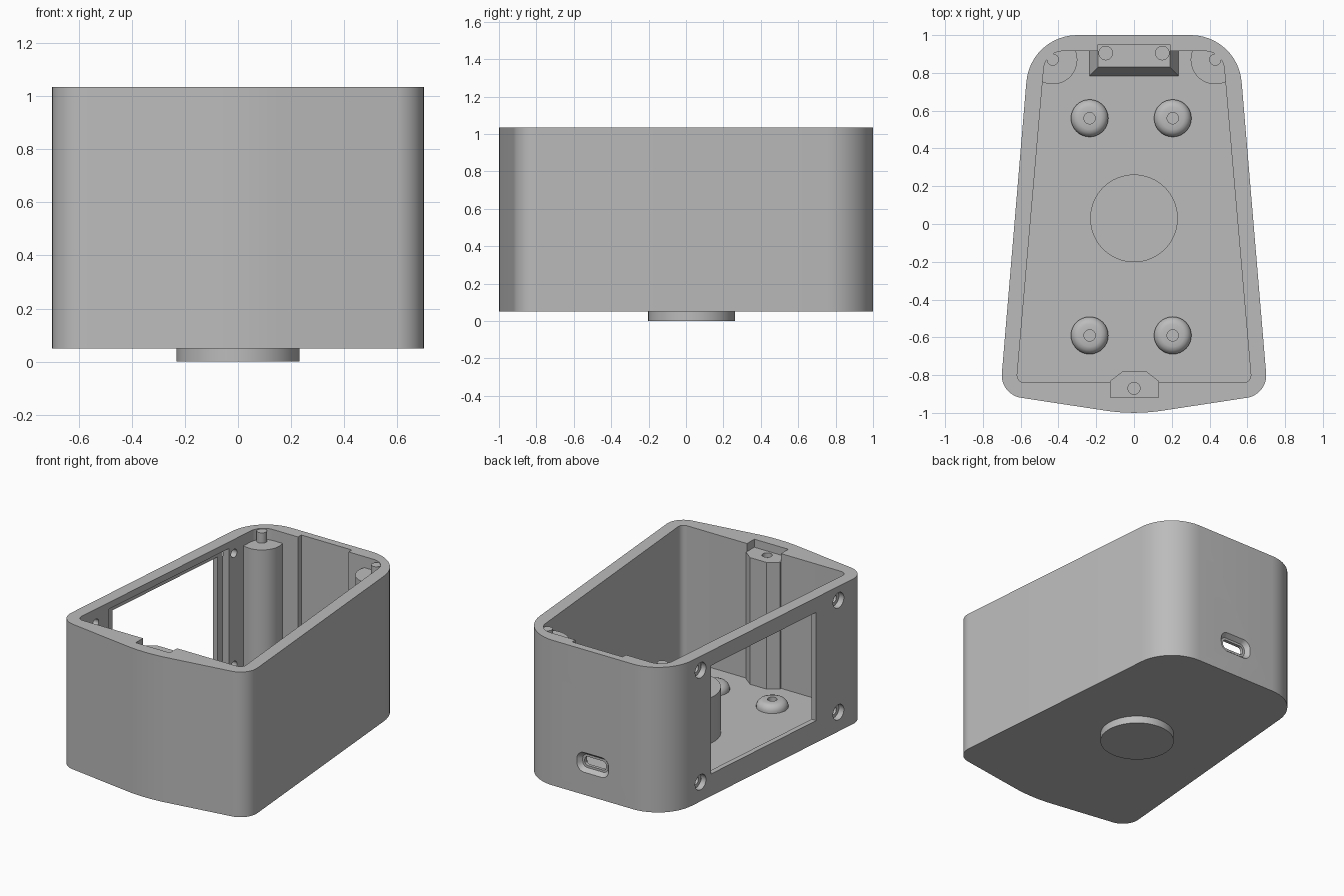
import bpy, bmesh, math
from mathutils import Matrix, Vector

if "Cube" in bpy.data.objects:
    bpy.data.objects.remove(bpy.data.objects["Cube"])

grey = bpy.data.materials.new("light_grey")
grey.diffuse_color = (0.5, 0.5, 0.5, 1)
grey.use_nodes = True
grey.node_tree.nodes["Principled BSDF"].inputs["Base Color"].default_value = grey.diffuse_color
RIM, BASE, FLOOR = 1.035, 0.05, 0.12


def rounded(points, steps=12):
    """Closed outline from (x, y, corner radius) entries."""
    out = []
    for i, (x, y, r) in enumerate(points):
        p = Vector((x, y))
        a = (Vector(points[i - 1][:2]) - p).normalized()
        b = (Vector(points[(i + 1) % len(points)][:2]) - p).normalized()
        if r == 0:
            out.append(p)
            continue
        half = a.angle(b) / 2
        centre = p + (a + b).normalized() * r / math.sin(half)
        start = p + a * r / math.tan(half) - centre
        end = p + b * r / math.tan(half) - centre
        turn = math.pi - 2 * half
        sign = 1 if start.x * end.y - start.y * end.x > 0 else -1
        for k in range(steps + 1):
            out.append(centre + Matrix.Rotation(sign * turn * k / steps, 2) @ start)
    return out


def finish(bm, name, matrix=Matrix()):
    bmesh.ops.recalc_face_normals(bm, faces=bm.faces)
    bm.transform(matrix)
    me = bpy.data.meshes.new(name)
    bm.to_mesh(me)
    bm.free()
    me.materials.append(grey)
    ob = bpy.data.objects.new(name, me)
    bpy.context.collection.objects.link(ob)
    return ob


def loft(name, low, high, z0, z1, matrix=Matrix()):
    """Solid between two outlines with equal point counts."""
    bm = bmesh.new()
    a = [bm.verts.new((p[0], p[1], z0)) for p in low]
    b = [bm.verts.new((p[0], p[1], z1)) for p in high]
    n = len(a)
    bm.faces.new(a[::-1])
    bm.faces.new(b)
    for i in range(n):
        bm.faces.new((a[i], a[(i + 1) % n], b[(i + 1) % n], b[i]))
    return finish(bm, name, matrix)


def prism(name, outline, z0, z1, matrix=Matrix()):
    return loft(name, outline, outline, z0, z1, matrix)


def rect(x0, x1, y0, y1):
    return [(x0, y0), (x1, y0), (x1, y1), (x0, y1)]


def circle(x, y, r, n=48):
    return [(x + r * math.cos(2 * math.pi * i / n), y + r * math.sin(2 * math.pi * i / n)) for i in range(n)]


def combine(ob, tool, op='DIFFERENCE'):
    mod = ob.modifiers.new("cut", 'BOOLEAN')
    mod.operation, mod.solver, mod.object = op, 'EXACT', tool
    bpy.context.view_layer.objects.active = ob
    bpy.ops.object.modifier_apply(modifier=mod.name)
    bpy.data.objects.remove(tool)


# Tapered outer body
outer = rounded([(0.549, 1, 0.27), (-0.549, 1, 0.27), (-0.709, -0.903, 0.12),
                 (0, -1.011, 1.0), (0.709, -0.903, 0.12)])
case = prism("case_body", outer, BASE, RIM)

# Inner cavity, with the solid posts left standing in it
inner = rounded([(0.47, 0.915, 0.1), (-0.47, 0.915, 0.1), (-0.622, -0.84, 0.04), (0.622, -0.84, 0.04)])
cavity = prism("cavity", inner, FLOOR, 1.2)
combine(cavity, prism("port_recess", rect(-0.19, 0.19, 0.7, 0.95), FLOOR + 0.001, 1.19), 'UNION')
for s in (-1, 1):
    combine(cavity, prism("pillar", circle(s * 0.43, 0.87, 0.13), 0, 0.96))
post = [(-0.125, -0.92), (0.13, -0.92), (0.13, -0.83), (0.065, -0.78), (-0.06, -0.78), (-0.125, -0.83)]
combine(cavity, prism("front_post", post, 0, 0.98))
combine(cavity, loft("port_shelf", rect(-0.245, 0.245, 0.775, 0.99),
                     rect(-0.19, 0.19, 0.83, 0.99), 0.1, 0.22))
combine(case, cavity)

# Notch and screw hole above the front post, screw holes in the port shelf
combine(case, prism("notch", rect(-0.125, 0.13, -0.918, -0.8), 0.9801, 1.2))
combine(case, prism("post_hole", circle(0, -0.87, 0.032, 24), 0.8, 1.1))
for s in (-1, 1):
    combine(case, prism("shelf_hole", circle(s * 0.15, 0.905, 0.036, 24), 0.15, 0.3))

# Left wall: thinned pocket, window and four counterbored screw holes
wall = Matrix.Translation((-0.633, 0, 0)) @ Matrix.Rotation(-math.atan(0.084), 4, 'Z')
combine(case, prism("pocket", rect(0.035, 0.13, -0.53, 0.62), 0.14, 0.99, wall))
combine(case, prism("window", rect(-0.1, 0.1, -0.44, 0.57), 0.2, 0.935, wall))
sideways = Matrix.Rotation(math.pi / 2, 4, 'Y')
for y in (-0.655, 0.67):
    for z in (0.18, 0.94):
        spot = wall @ Matrix.Translation((0, y, z)) @ sideways
        combine(case, prism("screw_hole", circle(0, 0, 0.028, 24), -0.1, 0.14, spot))
        combine(case, prism("counterbore", circle(0, 0, 0.052, 32), -0.1, 0.04, spot))

# Back wall: port slot with a flared mouth
def slot(w, h):
    return rounded([(w, h, h * 0.8), (-w, h, h * 0.8), (-w, -h, h * 0.8), (w, -h, h * 0.8)], 8)


back = Matrix.Translation((0, 1, 0.27)) @ Matrix.Rotation(math.pi / 2, 4, 'X')
combine(case, prism("port_slot", slot(0.08, 0.03), -0.1, 0.12, back))
combine(case, loft("port_mouth", slot(0.12, 0.068), slot(0.095, 0.045), -0.001, 0.028, back))

# Locating pins on the rear pillars
parts = [case]
for s, side in ((-1, "left"), (1, "right")):
    parts.append(prism("pin_" + side, circle(s * 0.43, 0.87, 0.032, 24), 0.94, 1.03))

# Round boss through the floor
parts.append(prism("centre_boss", circle(0, 0.03, 0.232, 64), 0, 0.43))


# Domed standoffs with screw holes
def standoff(name, x, y):
    profile = [(0.03, 0.115), (0.03, 0.172), (0.06, 0.172), (0.078, 0.166), (0.092, 0.152),
               (0.099, 0.135), (0.099, 0.115)]
    bm = bmesh.new()
    n = 32
    rings = [[bm.verts.new((px, py, z)) for px, py in circle(x, y, r, n)] for r, z in profile]
    for a, b in zip(rings, rings[1:] + rings[:1]):
        for i in range(n):
            bm.faces.new((a[i], a[(i + 1) % n], b[(i + 1) % n], b[i]))
    return finish(bm, name)


for x, side in ((-0.235, "left"), (0.205, "right")):
    for y, end in ((-0.59, "front"), (0.56, "rear")):
        parts.append(standoff(f"standoff_{end}_{side}", x, y))

# Smooth curved walls, crisp edges
bpy.ops.object.select_all(action='DESELECT')
for ob in parts:
    ob.select_set(True)
bpy.context.view_layer.objects.active = case
bpy.ops.object.shade_smooth_by_angle(angle=math.radians(30))
